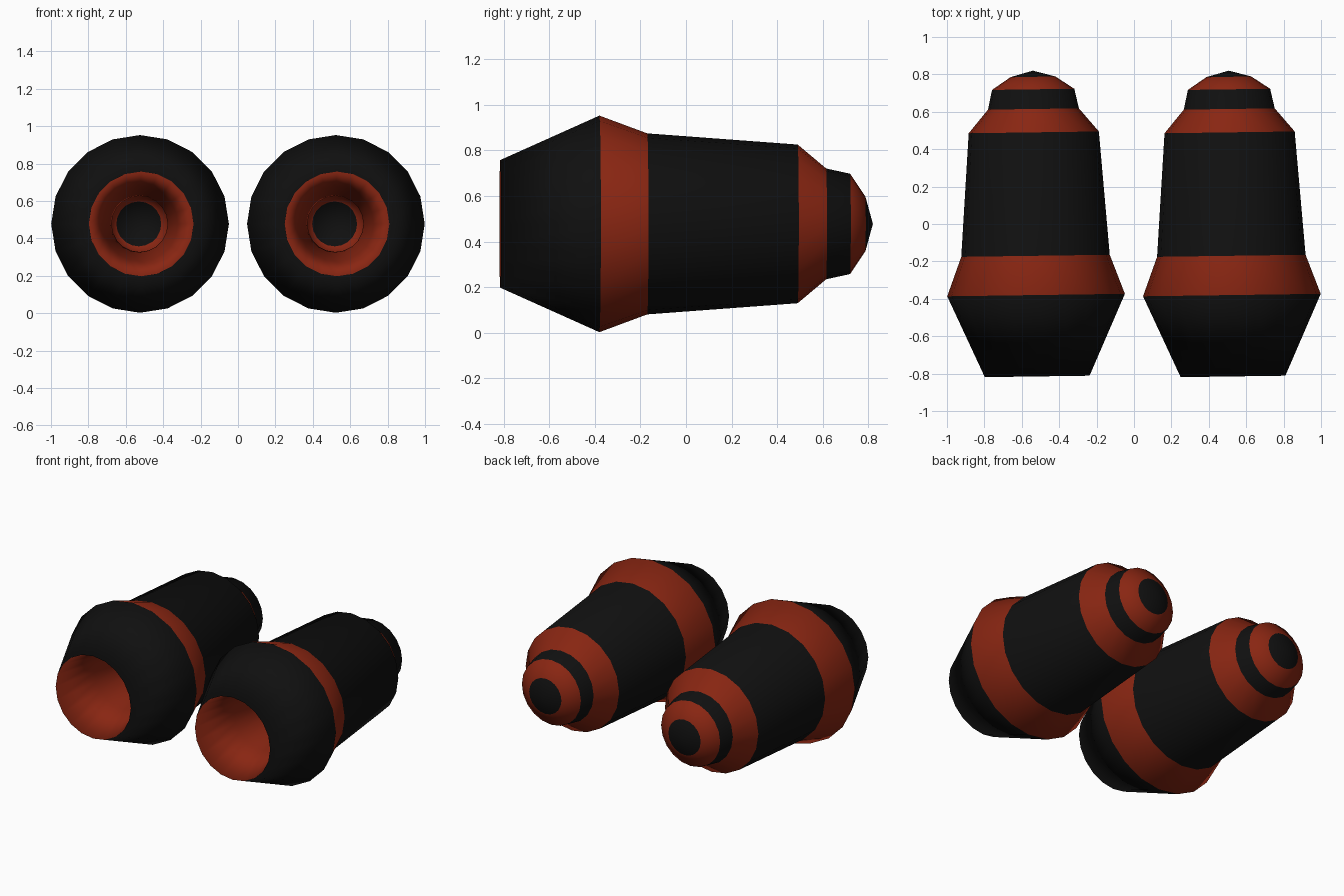
import bpy, bmesh
from math import sin, cos, tau
from mathutils import Matrix

cube = bpy.data.objects.get("Cube")
if cube:
    bpy.data.objects.remove(cube, do_unlink=True)


def make_material(name, rgb):
    mat = bpy.data.materials.new(name)
    mat.use_nodes = True
    mat.diffuse_color = (*rgb, 1)
    bsdf = next(n for n in mat.node_tree.nodes if n.type == 'BSDF_PRINCIPLED')
    bsdf.inputs["Base Color"].default_value = (*rgb, 1)
    return mat


MATERIALS = [make_material("black", (0.005, 0.005, 0.005)),
             make_material("rust_red", (0.25, 0.019, 0.006))]
BLACK, RED = 0, 1
SIDES = 20

# Lathe profile: radius, y, colour of the band leading to the next point
PROFILE = [
    (0, 0.82, BLACK),        # rounded back cap
    (0.12, 0.787, RED),
    (0.22, 0.72, BLACK),
    (0.243, 0.615, RED),     # shoulder
    (0.348, 0.49, BLACK),    # long barrel
    (0.397, -0.17, RED),     # flared collar
    (0.475, -0.38, BLACK),   # tapering mouth
    (0.28, -0.815, RED),     # hollow inside
    (0.2, -0.5, RED),
    (0.15, -0.2, RED),       # throat
    (0.17, -0.1, RED),
    (0.12, 0.1, BLACK),      # cavity floor
    (0, 0.1, BLACK),
]


def build_mesh():
    bm = bmesh.new()
    rings = [[bm.verts.new((r * sin(tau * i / SIDES), y, r * cos(tau * i / SIDES)))
              for i in range(SIDES)] for r, y, _ in PROFILE]
    for a, b, point in zip(rings, rings[1:], PROFILE):
        for i in range(SIDES):
            j = (i + 1) % SIDES
            face = bm.faces.new((a[i], a[j], b[j], b[i]))
            face.material_index = point[2]
            face.smooth = True
    bmesh.ops.remove_doubles(bm, verts=bm.verts, dist=0.0001)
    bmesh.ops.recalc_face_normals(bm, faces=bm.faces)
    mesh = bpy.data.meshes.new("thruster")
    bm.to_mesh(mesh)
    bm.free()
    for mat in MATERIALS:
        mesh.materials.append(mat)
    return mesh


# Two identical thrusters side by side, both turned very slightly
thruster = build_mesh()
for name, x in (("right_thruster", -0.529), ("left_thruster", 0.518)):
    obj = bpy.data.objects.new(name, thruster)
    obj.matrix_world = Matrix.Translation((x, 0, 0.4775)) @ Matrix.Rotation(0.014, 4, 'Z')
    bpy.context.collection.objects.link(obj)
